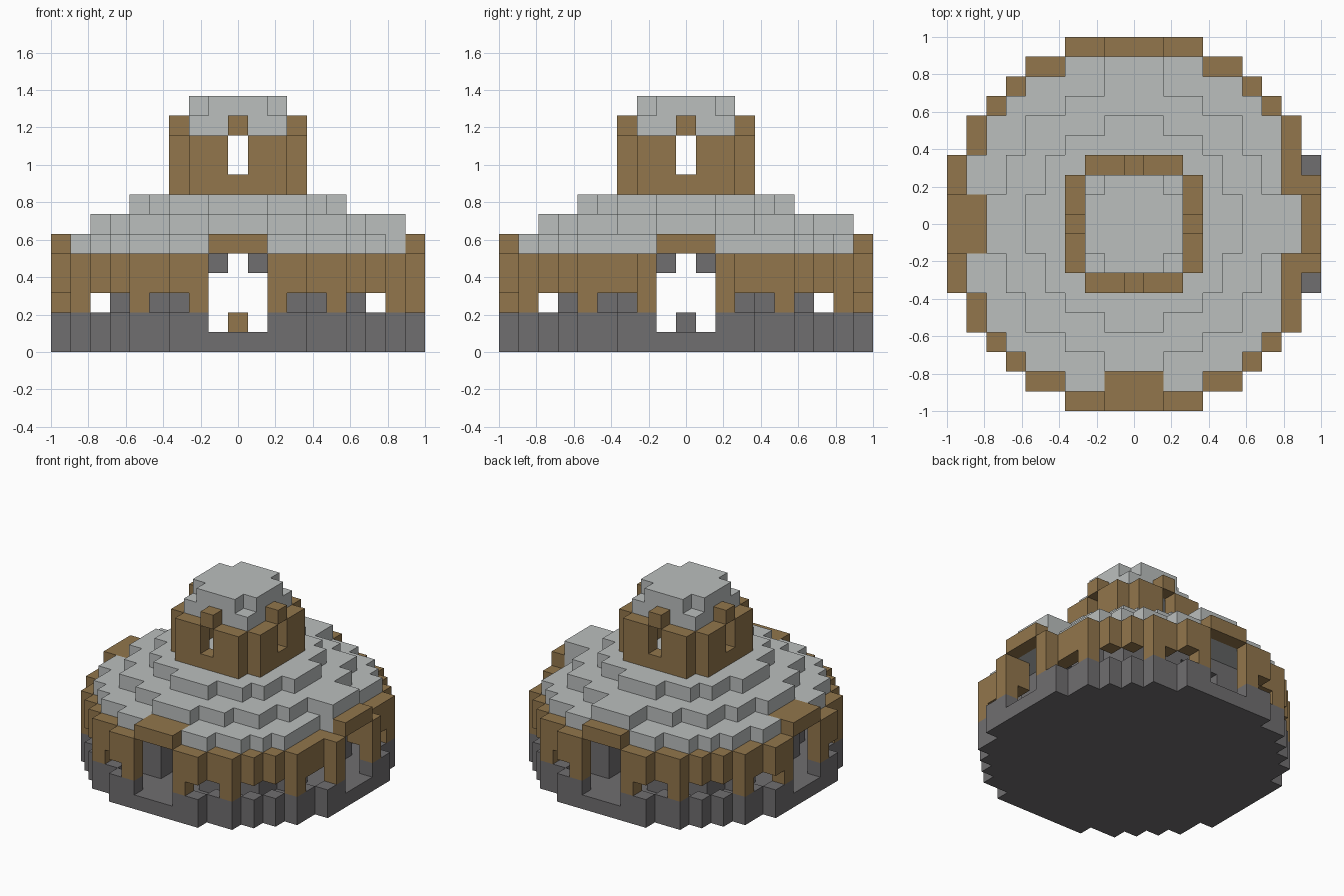
import bpy, bmesh
from mathutils import Vector

cube = bpy.data.objects.get("Cube")
if cube:
    bpy.data.objects.remove(cube, do_unlink=True)

U = 2 / 19  # edge of one block


def material(name, rgb):
    m = bpy.data.materials.new(name)
    m.use_nodes = True
    m.diffuse_color = (*rgb, 1)
    m.node_tree.nodes["Principled BSDF"].inputs["Base Color"].default_value = (*rgb, 1)
    return m


STONE = material("dark_stone", (0.162, 0.156, 0.162))
WOOD = material("brown_wood", (0.287, 0.181, 0.072))
ROOF = material("light_grey", (0.497, 0.521, 0.515))


def box(xs, ys, zs):
    return {(x, y, z) for x in xs for y in ys for z in zs}


def span(n):
    return range(-n, n + 1)


def disc(r2, zs, inner=-1):
    """Stepped disc or ring of blocks between two squared radii."""
    return {c for c in box(span(9), span(9), zs) if inner < c[0] ** 2 + c[1] ** 2 <= r2}


def four(cells):
    """Repeat blocks on all four sides and mirror them."""
    return {p for x, y, z in cells for sx in (1, -1) for sy in (1, -1)
            for p in ((sx * x, sy * y, z), (sy * y, sx * x, z))}


parts = {}

# Foundation and low stone wall, open at four doorways
doors = four(box(span(1), (9,), range(1, 5)))
parts["floor"] = (disc(90, [0]), STONE)
parts["low_wall"] = (disc(90, [1], 74) - doors, STONE)

# Wooden wall with doorways and small windows; the left side has recesses
windows = four({(3, 9, 2), (4, 8, 2), (6, 7, 2)})
recess = box((9,), (-3, 3), range(2, 5))
wall = disc(90, range(2, 5), 74) - doors - windows - recess
wall |= box((8,), (-3, -2, 2, 3), (3, 4))
parts["wooden_wall"] = (wall, WOOD)

# Door lintels, deep on the front and right sides
lintels = four(box(span(1), (9,), [5]))
lintels |= box(span(1), (-8,), [5]) | box((-8,), span(1), [5])
parts["door_lintels"] = (lintels, WOOD)

# Inner stone blocks forming crossing corridors
inner = {c for c in disc(50, range(1, 5)) if min(abs(c[0]), abs(c[1])) >= 2}
parts["inner_stone"] = (inner, STONE)
parts["corridor_arches"] = (four({(1, 6, 4)}), STONE)
parts["center_block"] = ({(0, 0, 1)}, WOOD)
parts["step_block"] = ({(3, 0, 1)}, STONE)

# Stepped roof
lower = disc(74, [5]) - lintels - box((8,), (-3, -2, 2, 3), [5])
parts["roof_lower"] = (lower, ROOF)
parts["roof_middle"] = (disc(50, [6]) | box((8,), span(1), [6]) | box(span(1), (8,), [6]), ROOF)
parts["roof_upper"] = (disc(26, [7]), ROOF)

# Tower with four slots, small lintels and a cap
tower = four(box(span(2), (3,), range(8, 11))) - four(box((0,), (3,), (9, 10)))
parts["tower_wall"] = (tower, WOOD)
parts["tower_lintels"] = (four({(0, 3, 11)}), WOOD)
cap = box(span(2), span(2), (11, 12)) - four({(2, 2, 12)})
parts["tower_cap"] = (cap, ROOF)

occupied = set().union(*(cells for cells, _ in parts.values()))


def build(name, cells, mat):
    """Skin the exposed sides of the blocks and merge flat areas."""
    bm = bmesh.new()
    for c in sorted(cells):
        for axis in range(3):
            for s in (1, -1):
                n = Vector((0, 0, 0))
                n[axis] = s
                if tuple(int(a + b) for a, b in zip(c, n)) in occupied:
                    continue
                u = Vector((0, 0, 0))
                u[(axis + 1) % 3] = 1
                v = n.cross(u)
                mid = Vector(c) + Vector((0, 0, 0.5)) + n / 2
                corners = [mid + (a * u + b * v) / 2
                           for a, b in ((-1, -1), (1, -1), (1, 1), (-1, 1))]
                bm.faces.new([bm.verts.new(p * U) for p in corners])
    bmesh.ops.remove_doubles(bm, verts=bm.verts[:], dist=0.001)
    bmesh.ops.dissolve_limit(bm, angle_limit=0.01, verts=bm.verts[:], edges=bm.edges[:])
    mesh = bpy.data.meshes.new(name)
    bm.to_mesh(mesh)
    bm.free()
    mesh.materials.append(mat)
    bpy.context.collection.objects.link(bpy.data.objects.new(name, mesh))


for part, (cells, mat) in parts.items():
    build(part, cells, mat)
